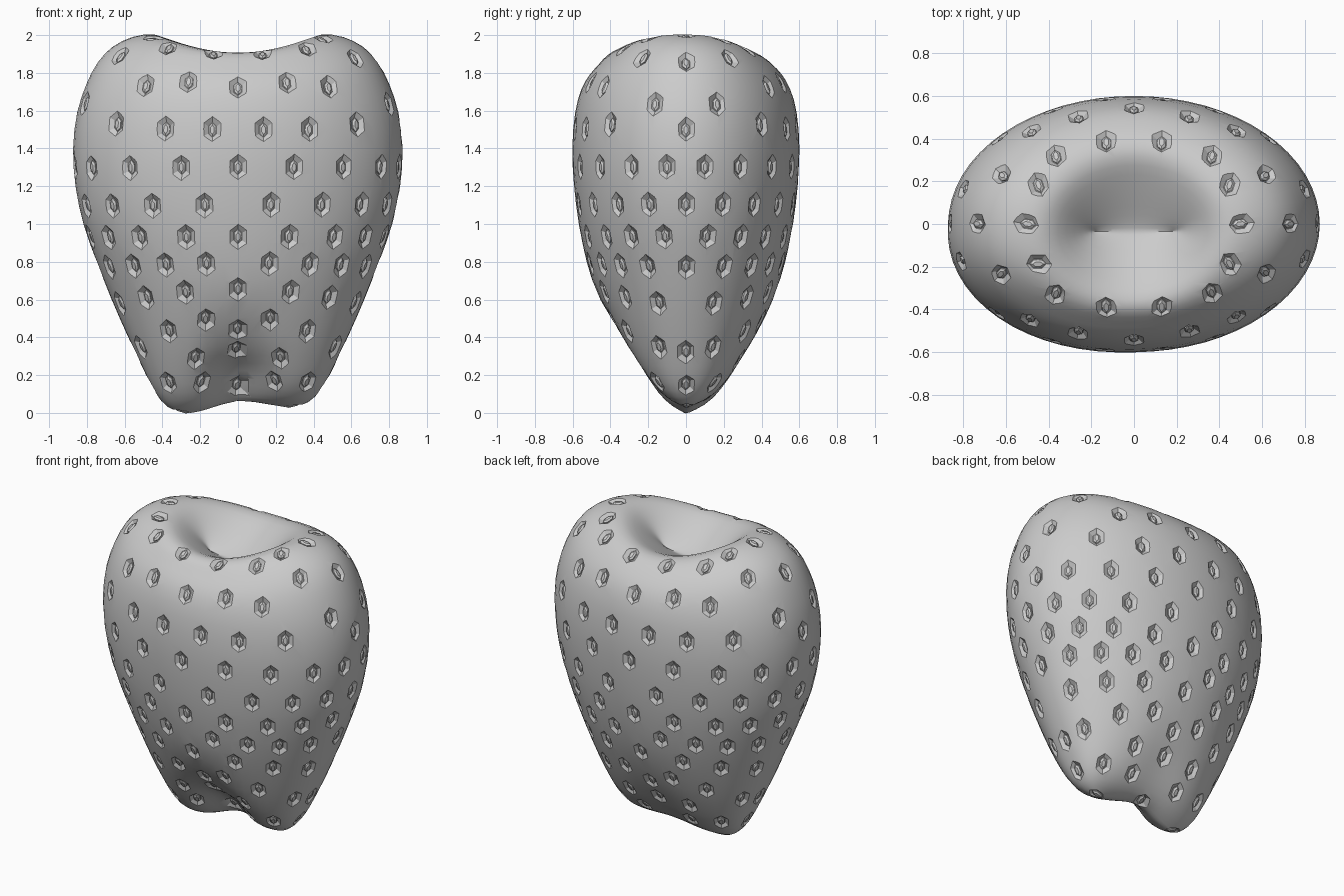
import bpy, bmesh, math
from mathutils import Vector, Matrix
from mathutils.bvhtree import BVHTree

if "Cube" in bpy.data.objects:
    bpy.data.objects.remove(bpy.data.objects["Cube"])

grey = bpy.data.materials.new("plain grey")
grey.use_nodes = True
grey.diffuse_color = (0.6, 0.6, 0.6, 1)
grey.node_tree.nodes["Principled BSDF"].inputs["Base Color"].default_value = (0.6, 0.6, 0.6, 1)

# Lower rings, tip to shoulder: height, half width, half depth, lift and pinch of the cleft
LOWER = [
    (-0.01, 0.29, 0.015, 0.07, 0), (0.025, 0.38, 0.11, 0.05, 0.85), (0.10, 0.44, 0.197, 0.04, 0.7),
    (0.2, 0.49, 0.267, 0.03, 0.58), (0.3, 0.537, 0.327, 0, 0.36), (0.4, 0.585, 0.381, 0, 0.16),
    (0.6, 0.675, 0.47, 0, 0), (0.8, 0.752, 0.532, 0, 0), (1.0, 0.828, 0.573, 0, 0),
    (1.2, 0.868, 0.597, 0, 0), (1.4, 0.883, 0.609, 0, 0), (1.6, 0.86, 0.593, 0, 0)]
# Upper rings, over the rim into the hollow: height, half width, half depth, sag at x = 0, y shift
UPPER = [
    (1.75, 0.805, 0.558, 0.03, 0), (1.86, 0.75, 0.515, 0.07, 0), (1.945, 0.67, 0.46, 0.1, 0),
    (1.997, 0.56, 0.41, 0.1, -0.01), (2.015, 0.44, 0.34, 0.1, -0.02),
    (1.965, 0.355, 0.255, 0.09, -0.02), (1.885, 0.28, 0.155, 0.06, -0.025),
    (1.815, 0.22, 0.065, 0.04, -0.03), (1.77, 0.18, 0.01, 0.02, -0.035)]
SEG = 32


def new_object(name, bm):
    mesh = bpy.data.meshes.new(name)
    bmesh.ops.recalc_face_normals(bm, faces=bm.faces)
    bm.to_mesh(mesh)
    bm.free()
    mesh.materials.append(grey)
    obj = bpy.data.objects.new(name, mesh)
    bpy.context.collection.objects.link(obj)
    return obj


def activate(obj):
    bpy.ops.object.select_all(action="DESELECT")
    obj.select_set(True)
    bpy.context.view_layer.objects.active = obj


def apply(obj, kind, **settings):
    mod = obj.modifiers.new(kind.lower(), kind)
    for key, value in settings.items():
        setattr(mod, key, value)
    activate(obj)
    bpy.ops.object.modifier_apply(modifier=mod.name)


def bulge(t, z):
    """Slight swelling of the upper front on the right side."""
    corner = max(0, math.sin(2 * t)) if math.sin(t) < 0 else 0
    return 1 + 0.035 * corner * min(1, max(0, (z - 0.5) / 0.6))


def lower_point(t, z, a, b, lift, pinch):
    """Two-lobed section; the cleft opens to the front and a ridge joins the lobes behind."""
    x, s = a * math.cos(t), math.sin(t)
    square = 1 - 0.3 * max(0, 1 - z / 0.6)
    cleft = math.exp(-(x / 0.17) ** 2)
    side = 1 if s < 0 else 0.25
    y = math.copysign(b * abs(s) ** square, s) * (1 - pinch * side * cleft) + 0.7 * lift * cleft
    tilt = 0.03 * max(0, 1 - z / 0.2) * min(1, max(0, x / 0.2))
    f = bulge(t, z)
    return x * f, y * f, z + lift * cleft + tilt


def upper_point(t, z, a, b, sag, shift):
    s, f = math.sin(t), bulge(t, z)
    return f * a * math.cos(t), f * b * s + shift, z - sag * abs(s) ** 2.4


def build_fruit():
    bm = bmesh.new()
    angles = [math.tau * j / SEG for j in range(SEG)]
    loops = [[bm.verts.new(lower_point(t, *ring)) for t in angles] for ring in LOWER]
    loops += [[bm.verts.new(upper_point(t, *ring)) for t in angles] for ring in UPPER]
    for low, high in zip(loops, loops[1:]):
        for j in range(SEG):
            i = (j + 1) % SEG
            bm.faces.new((low[j], low[i], high[i], high[j]))
    # close each end with strips across the width
    for loop in (loops[0], loops[-1]):
        for j in range(SEG // 2):
            corners = [loop[j], loop[j + 1], loop[(SEG - j - 1) % SEG], loop[-j]]
            bm.faces.new(list(dict.fromkeys(corners)))
    fruit = new_object("fruit_body", bm)
    apply(fruit, "SUBSURF", levels=1)
    return fruit


def size_at(z):
    rings = LOWER + UPPER
    for (z0, a0, b0, _, _), (z1, a1, b1, _, _) in zip(rings, rings[1:]):
        if z0 <= z <= z1:
            f = (z - z0) / (z1 - z0)
            return a0 + f * (a1 - a0), b0 + f * (b1 - b0)


# Seed rows: height at the front, rise toward the sides, sharpness of the rise, degrees from the front
ROWS = [
    (1.73, 0, 1, (0, 19, 37)), (1.5, 0.18, 6, (9, 26, 47, 73)), (1.3, 0, 1, (0, 20, 40, 61, 80)),
    (1.1, 0, 1, (12, 32, 51, 70, 90)), (0.93, 0, 1, (0, 20, 40, 58, 78)),
    (0.79, -0.02, 2, (13, 31, 48, 67, 90)), (0.65, -0.08, 2, (0, 24, 46, 71)),
    (0.5, -0.18, 2, (16, 38, 66, 90)), (0.41, -0.32, 1, (0, 25, 51)), (0.27, -0.37, 1, (0, 22))]
# Single seeds: rim, shoulders, sides and tip
SINGLES = [
    (0.13, 0.39, 1.9), (0.37, 0.34, 1.95), (0.45, 0.19, 1.99), (0.5, 0, 2.0), (0.26, 0.5, 1.75),
    (0.62, 0.23, 1.88), (0.73, 0, 1.85), (0.87, 0, 1.5), (0.46, 0, 0.14), (0, 0.06, 0.13), (0.3, 0, 0)]


def seed_targets():
    """Every seed is repeated in all four quarters."""
    spots = [Vector(p) for p in SINGLES]
    for z0, rise, power, degrees in ROWS:
        for t in map(math.radians, degrees):
            z = z0 + rise * math.sin(t) ** power
            a, b = size_at(z)
            spots.append(Vector((a * math.sin(t), b * math.cos(t), z)))
    for p in spots:
        for sx in (1, -1):
            for sy in (-1, 1):
                yield Vector((p.x * sx, p.y * sy, p.z))


def seed_frames(fruit):
    bm = bmesh.new()
    bm.from_mesh(fruit.data)
    tree = BVHTree.FromBMesh(bm)
    bm.free()
    placed = []
    for target in seed_targets():
        spot, normal, _, _ = tree.find_nearest(target)
        if any((spot - m.translation).length < 0.1 for m in placed):
            continue
        up = Vector((0, 0, 1)) - normal * normal.z
        if up.length < 0.2:
            up = Vector((1, 0, 0)) - normal * normal.x
        up.normalize()
        side = up.cross(normal)
        frame = Matrix((side, up, normal)).transposed().to_4x4()
        frame.translation = spot
        placed.append(frame)
    return placed


def add_hex(bm, frame, levels):
    """Six-sided prism through levels of (half width, half height, offset)."""
    loops = []
    for w, h, d in levels:
        loops.append([bm.verts.new(frame @ Vector((w * math.sin(k * math.pi / 3) / 0.866,
                                                   h * math.cos(k * math.pi / 3), d)))
                      for k in range(6)])
    for low, high in zip(loops, loops[1:]):
        for k in range(6):
            i = (k + 1) % 6
            bm.faces.new((low[k], low[i], high[i], high[k]))
    bm.faces.new(loops[0])
    bm.faces.new(loops[-1])


fruit = build_fruit()
pits, seeds = bmesh.new(), bmesh.new()
for frame in seed_frames(fruit):
    add_hex(pits, frame, [(0.022, 0.04, -0.02), (0.07, 0.1, 0.02)])
    add_hex(seeds, frame, [(0.018, 0.036, -0.025), (0.019, 0.038, -0.013), (0.01, 0.024, -0.005)])

# Cut the seed pits
cutter = new_object("pit_cutter", pits)
cutter.hide_render = True
apply(fruit, "BOOLEAN", operation="DIFFERENCE", solver="EXACT", object=cutter)
bpy.data.objects.remove(cutter)
seed_obj = new_object("seeds", seeds)

for obj in (fruit, seed_obj):
    activate(obj)
    bpy.ops.object.shade_smooth_by_angle(angle=math.radians(30))
